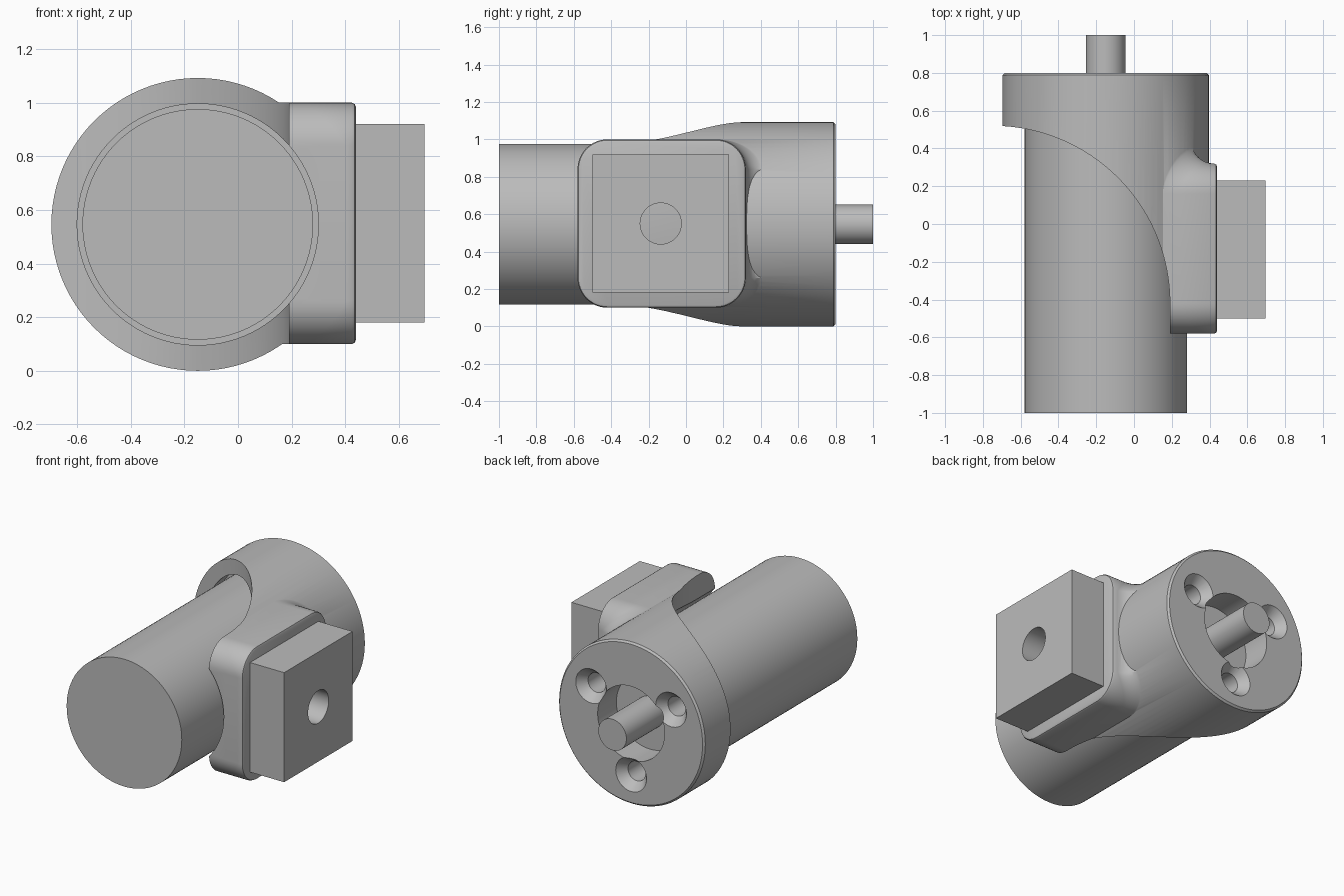
import bpy
import bmesh
from math import sin, cos, pi, sqrt, radians

cube = bpy.data.objects.get("Cube")
if cube:
    bpy.data.objects.remove(cube, do_unlink=True)

GREY = (0.5, 0.5, 0.5, 1.0)
metal = bpy.data.materials.new("plain grey")
metal.use_nodes = True
metal.diffuse_color = GREY
metal.node_tree.nodes["Principled BSDF"].inputs["Base Color"].default_value = GREY

CX, CZ = -0.15, 0.546       # main axis, running along y
R_BODY, R_BORE, R_MOTOR = 0.546, 0.45, 0.43
BACK, PLATE = 0.8, 0.6      # outer and inner face of the end plate


def loft(name, rings):
    """Closed solid through a list of equal-length point rings."""
    bm = bmesh.new()
    vs = [[bm.verts.new(p) for p in ring] for ring in rings]
    n = len(vs[0])
    for a, b in zip(vs, vs[1:]):
        for i in range(n):
            j = (i + 1) % n
            bm.faces.new((a[i], a[j], b[j], b[i]))
    bm.faces.new(vs[0])
    bm.faces.new(vs[-1])
    bmesh.ops.recalc_face_normals(bm, faces=bm.faces)
    me = bpy.data.meshes.new(name)
    bm.to_mesh(me)
    bm.free()
    me.materials.append(metal)
    ob = bpy.data.objects.new(name, me)
    bpy.context.collection.objects.link(ob)
    return ob


def turned(name, profile, x=CX, z=CZ, n=96):
    """Turned part about a y axis; profile holds (radius, y)."""
    return loft(name, [[(x + r * cos(2 * pi * i / n), y, z + r * sin(2 * pi * i / n))
                        for i in range(n)] for r, y in profile])


def select(ob):
    bpy.ops.object.select_all(action='DESELECT')
    ob.select_set(True)
    bpy.context.view_layer.objects.active = ob


def combine(ob, other, operation):
    mod = ob.modifiers.new("bool", 'BOOLEAN')
    mod.operation = operation
    mod.solver = 'EXACT'
    mod.object = other
    select(ob)
    bpy.ops.object.modifier_apply(modifier=mod.name)
    bpy.data.objects.remove(other, do_unlink=True)


def smooth(ob):
    select(ob)
    bpy.ops.object.shade_smooth_by_angle(angle=radians(30))


# Housing body with a small chamfer on its back edge
housing = turned("housing", [(R_BODY, -0.42), (R_BODY, BACK - 0.012),
                             (R_BODY - 0.012, BACK)])

# Mounting pad: rounded square that flares into the body on its back side
PY, PZ, HALF, CORNER = -0.13, 0.55, 0.45, 0.16
X_FACE, X_RIM = 0.44, 0.425


def outline(inset=0.0):
    """Rounded square as (y, z, y part of the normal)."""
    pts = []
    for k, (sy, sz) in enumerate(((1, 1), (-1, 1), (-1, -1), (1, -1))):
        for i in range(13):
            a = pi / 2 * (k + i / 12)
            c, r = HALF - CORNER, CORNER - inset
            pts.append((PY + sy * c + r * cos(a), PZ + sz * c + r * sin(a), cos(a)))
    return pts


def body_x(z):
    return CX + sqrt(R_BODY ** 2 - (z - CZ) ** 2) - 0.004


rings = [[(X_FACE, y, z) for y, z, _ in outline(0.016)],
         [(X_FACE - 0.005, y, z) for y, z, _ in outline(0.005)],
         [(X_RIM, y, z) for y, z, _ in outline()]]
for step in range(1, 9):
    t = pi / 2 * step / 8
    rings.append([(body_x(z) + min(0.12, X_RIM - body_x(z)) * (1 - sin(t)),
                   y + 0.11 * (1 - cos(t)) * max(0, ny), z)
                  for y, z, ny in outline()])
rings.append([(0.08, y, z) for _, y, z in rings[-1]])
combine(housing, loft("pad", rings), 'UNION')

# Sweeping cut that opens the front of the housing
SX, SY, SR = -0.75, -0.42, 0.94
sweep = [(SX + SR * cos(pi * i / 96), SY + SR * sin(pi * i / 96)) for i in range(61)]
sweep += [(-1.3, -1.2), (SX + SR, -1.2)]
combine(housing, loft("sweep_cutter", [[(x, y, z) for x, y in sweep] for z in (-0.5, 1.6)]),
        'DIFFERENCE')

# Motor bore, shaft opening and three countersunk screw holes
combine(housing, turned("bore_cutter", [(R_BORE, -1.2), (R_BORE, PLATE)]), 'DIFFERENCE')
combine(housing, turned("opening_cutter", [(0.25, 0.5), (0.25, 0.9)]), 'DIFFERENCE')
for angle in (30, 150, 270):
    a = radians(angle)
    cutter = turned("screw_cutter", [(0.065, 0.5), (0.065, 0.74), (0.115, BACK), (0.115, 0.9)],
                    CX + 0.345 * cos(a), CZ + 0.345 * sin(a), 40)
    combine(housing, cutter, 'DIFFERENCE')
smooth(housing)

# Motor and output shaft
smooth(turned("motor", [(R_MOTOR, -1.0), (R_MOTOR, PLATE)]))
smooth(turned("shaft", [(0.105, PLATE - 0.02), (0.105, 1.0)], n=48))

# Square side block with a round hole
square = ((-0.5, 0.18), (0.23, 0.18), (0.23, 0.92), (-0.5, 0.92))
block = loft("side_block", [[(x, y, z) for y, z in square] for x in (X_FACE - 0.01, 0.695)])
bpy.ops.mesh.primitive_cylinder_add(vertices=48, radius=0.11, depth=0.4,
                                    location=(X_FACE + 0.2, -0.135, PZ),
                                    rotation=(0, pi / 2, 0))
combine(block, bpy.context.object, 'DIFFERENCE')
smooth(block)
